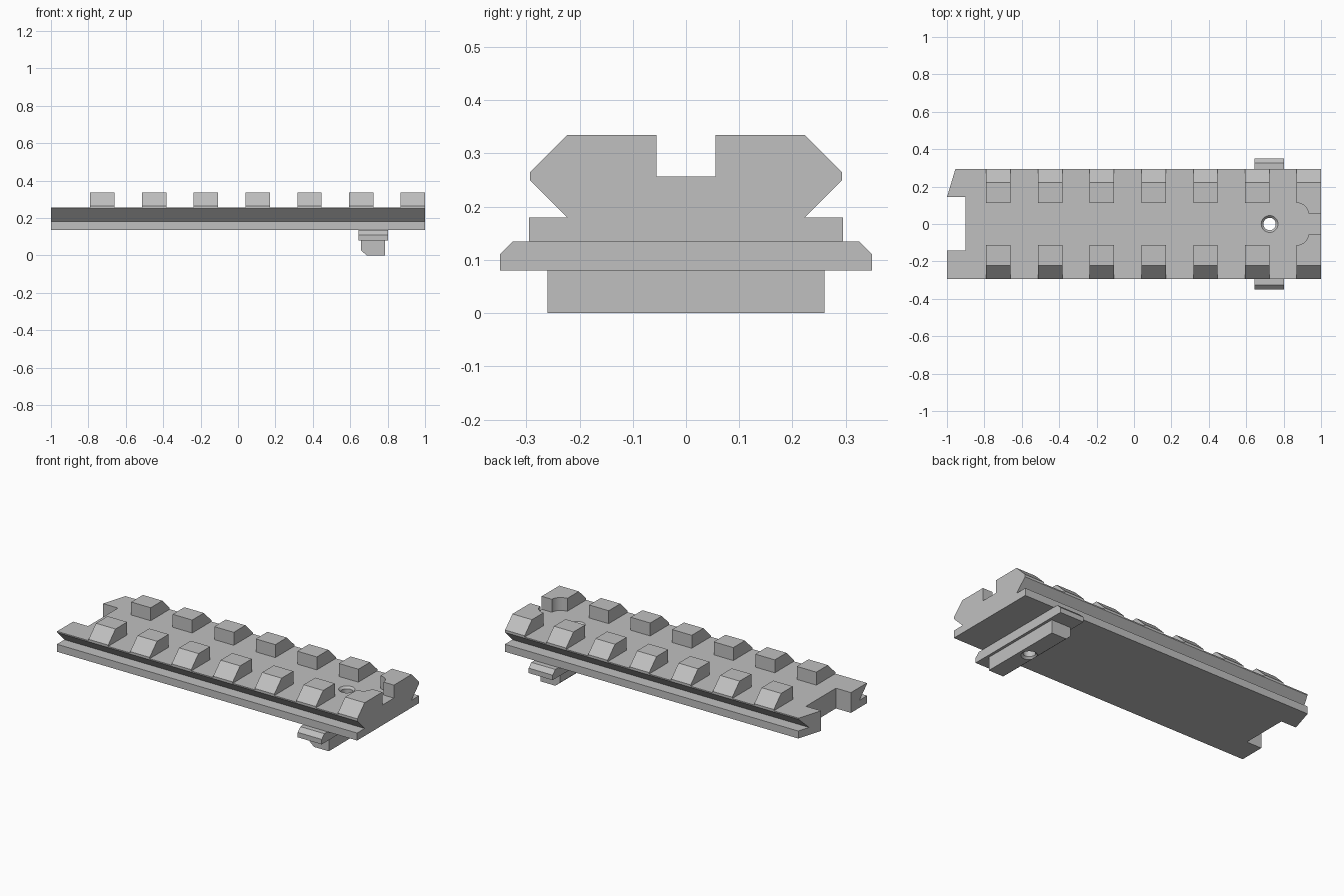
import bpy, bmesh, math
from mathutils import Vector

cube = bpy.data.objects.get("Cube")
if cube:
    bpy.data.objects.remove(cube)

metal = bpy.data.materials.new("grey metal")
metal.use_nodes = True
colour = (0.53, 0.53, 0.53, 1)
metal.diffuse_color = colour
metal.node_tree.nodes["Principled BSDF"].inputs["Base Color"].default_value = colour

# How profile coordinates and depth map to space for each extrusion axis
PLACE = {
    "x": lambda u, v, d: (d, u, v),
    "y": lambda u, v, d: (u, d, v),
    "z": lambda u, v, d: (u, v, d),
}


def finish(bm, name):
    bmesh.ops.recalc_face_normals(bm, faces=bm.faces)
    mesh = bpy.data.meshes.new(name)
    bm.to_mesh(mesh)
    bm.free()
    mesh.materials.append(metal)
    obj = bpy.data.objects.new(name, mesh)
    bpy.context.collection.objects.link(obj)
    return obj


def add_prism(bm, points, axis, start, end):
    place = PLACE[axis]
    face = bm.faces.new([bm.verts.new(place(u, v, start)) for u, v in points])
    new = bmesh.ops.extrude_face_region(bm, geom=[face])["geom"]
    shift = Vector(place(0, 0, end - start))
    bmesh.ops.translate(bm, vec=shift, verts=[g for g in new if isinstance(g, bmesh.types.BMVert)])


def prism(name, points, axis, start, end):
    bm = bmesh.new()
    add_prism(bm, points, axis, start, end)
    return finish(bm, name)


def lathe(name, x, y, rings, sides=32):
    bm = bmesh.new()
    loops = []
    for z, r in rings:
        angles = [math.tau * i / sides for i in range(sides)]
        loops.append([bm.verts.new((x + r * math.cos(a), y + r * math.sin(a), z)) for a in angles])
    for low, high in zip(loops, loops[1:]):
        for i in range(sides):
            j = (i + 1) % sides
            bm.faces.new((low[i], low[j], high[j], high[i]))
    bm.faces.new(loops[0])
    bm.faces.new(loops[-1])
    return finish(bm, name)


def cut(obj, cutters):
    bpy.context.view_layer.objects.active = obj
    for cutter in cutters:
        mod = obj.modifiers.new("cut", "BOOLEAN")
        mod.operation = "DIFFERENCE"
        mod.solver = "EXACT"
        mod.object = cutter
        bpy.ops.object.modifier_apply(modifier=mod.name)


def mirrored(half):
    return half + [(-u, v) for u, v in reversed(half)]


DECK, TOP, BASE = 0.257, 0.335, 0.135

# Rail body with undercut sides
rail = prism("rail_body", mirrored([
    (0.295, BASE), (0.295, 0.18), (0.223, 0.18), (0.293, 0.25), (0.293, DECK)]), "x", -1, 1)

# Cross bar and recoil block beneath the rail
bar = prism("cross_bar", mirrored([
    (0.35, 0.08), (0.35, 0.11), (0.325, BASE)]), "x", 0.643, 0.803)
block = prism("recoil_block", [
    (0.657, 0.08), (0.657, 0.027), (0.688, 0), (0.787, 0), (0.787, 0.08)], "y", -0.26, 0.26)


def tooth_row(name, inner, starts):
    bm = bmesh.new()
    for x in starts:
        for side in (1, -1):
            outline = [(inner, DECK), (0.293, DECK), (0.293, 0.265), (0.223, TOP), (inner, TOP)]
            add_prism(bm, [(side * y, z) for y, z in outline], "x", x, x + 0.13)
    return finish(bm, name)


# Two rows of teeth, the last pair reaching further inward
teeth = tooth_row("rail_teeth", 0.112, [-0.79 + 0.2767 * i for i in range(6)])
end_teeth = tooth_row("end_teeth", 0.055, [0.87])

# Cutters: end notch, slanted corner, screw hole and tooth hollows
notch = prism("notch_cutter", [(-1.1, -0.141), (-0.9, -0.141), (-0.9, 0.144), (-1.1, 0.144)], "z", 0, 0.4)
corner = prism("corner_cutter", [(-1, 0.144), (-0.94, 0.344), (-1.1, 0.344), (-1.1, 0.144)], "z", 0, 0.4)
hole = lathe("hole_cutter", 0.725, 0, [(-0.01, 0.055), (0.012, 0.033), (0.245, 0.033), (0.267, 0.055)])
hollows = [lathe("hollow_cutter", 0.87, y, [(0.2, 0.063), (0.4, 0.063)]) for y in (0.05, -0.05)]

cut(rail, [notch, corner, hole])
cut(bar, [hole])
cut(block, [hole])
cut(end_teeth, hollows)
for helper in [notch, corner, hole] + hollows:
    bpy.data.objects.remove(helper)

# Smooth only the round walls
bpy.ops.object.select_all(action="DESELECT")
for obj in (rail, bar, block, teeth, end_teeth):
    obj.select_set(True)
bpy.context.view_layer.objects.active = rail
bpy.ops.object.shade_smooth_by_angle(angle=math.radians(25))
